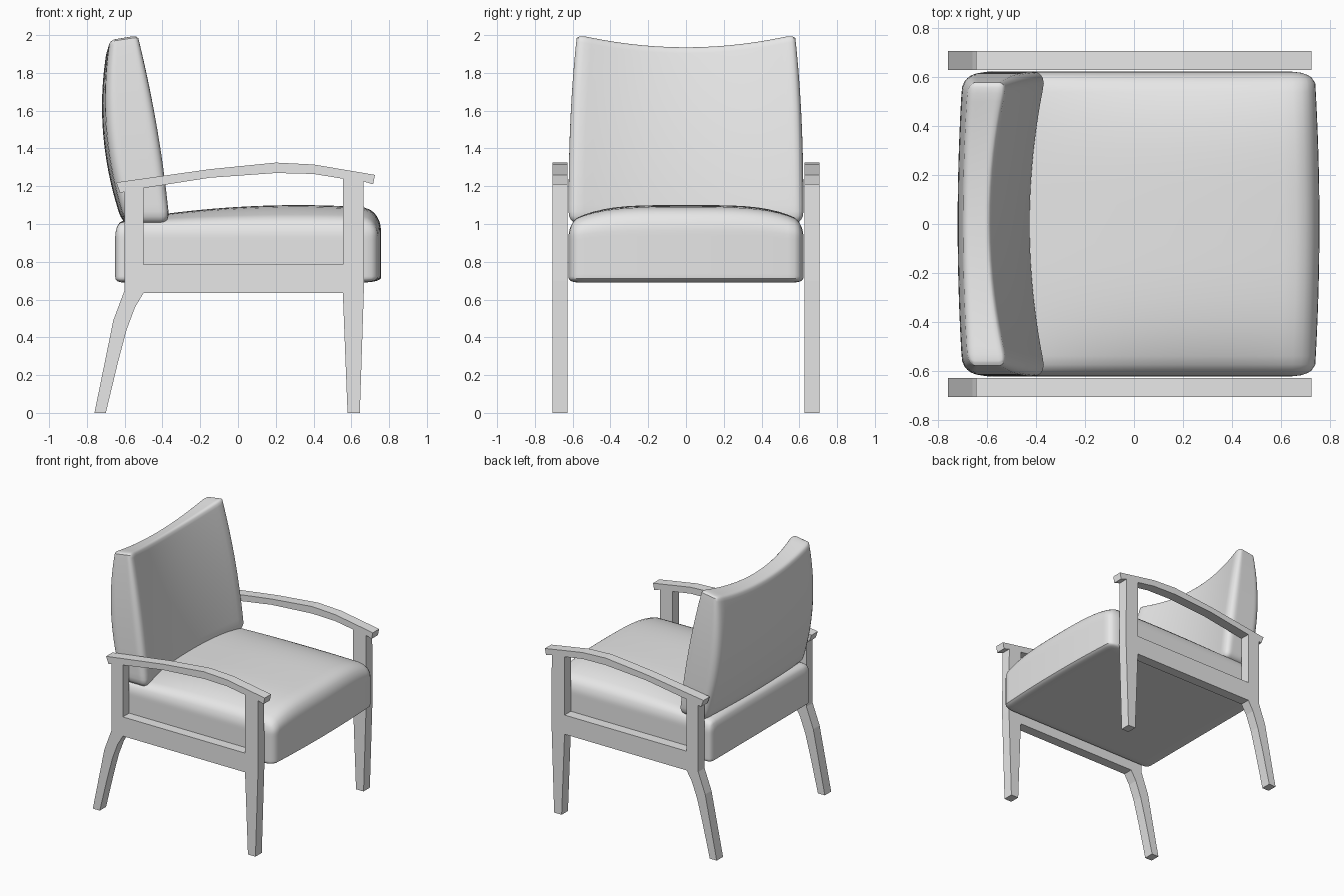
import bpy, bmesh, math
from mathutils import Vector

cube = bpy.data.objects.get("Cube")
if cube:
    bpy.data.objects.remove(cube, do_unlink=True)

grey = bpy.data.materials.new("plain_grey")
grey.use_nodes = True
grey.diffuse_color = (0.8, 0.8, 0.8, 1)
grey.node_tree.nodes["Principled BSDF"].inputs["Base Color"].default_value = grey.diffuse_color


def add_object(name, mesh):
    obj = bpy.data.objects.new(name, mesh)
    bpy.context.scene.collection.objects.link(obj)
    mesh.materials.clear()
    mesh.materials.append(grey)
    return obj


def rounded(p, low, high):
    """Round the edges of a cube spanning -1..1, with a radius per side."""
    inner = Vector([min(max(c, a - 1), 1 - b) for c, a, b in zip(p, low, high)])
    radius = [a if c < 0 else b for c, a, b in zip(p, low, high)]
    d = Vector([(c - i) / r for c, i, r in zip(p, inner, radius)])
    if d.length > 1:
        d.normalize()
    return Vector([i + k * r for i, k, r in zip(inner, d, radius)])


def cushion(name, low, high, shape):
    bm = bmesh.new()
    bmesh.ops.create_cube(bm, size=2)
    bmesh.ops.subdivide_edges(bm, edges=bm.edges[:], cuts=23, use_grid_fill=True)
    for v in bm.verts:
        p = [math.sin(c * math.pi / 2) for c in v.co]
        v.co = shape(*rounded(p, low, high))
    bmesh.ops.recalc_face_normals(bm, faces=bm.faces[:])
    mesh = bpy.data.meshes.new(name)
    bm.to_mesh(mesh)
    bm.free()
    obj = add_object(name, mesh)
    bpy.ops.object.select_all(action="DESELECT")
    obj.select_set(True)
    bpy.context.view_layer.objects.active = obj
    bpy.ops.object.shade_smooth_by_angle(angle=math.radians(40))


def mix(a, b, t):
    return a + (b - a) * t


# Seat: crowned on top, bowed at the front
def seat_shape(u, v, w):
    front = 0.757 - 0.02 * v * v
    crown = 0.09 * (1 - v ** 4) * (1 - ((u - 0.38) / 1.4) ** 2)
    z = mix(0.69, 1.01, (w + 1) / 2) + crown * max(w, 0)
    return mix(-0.65, front, (u + 1) / 2), 0.622 * v, z


# Backrest: leaning, hollow at the front, dipped along the top
def back_shape(u, v, w):
    t = (w + 1) / 2
    rear = -0.61 - 0.11 * (1 - ((t - 0.68) / 0.68) ** 2) + 0.02 * v * v
    front = -0.35 - 0.09 * t - 0.08 * t * t - 0.07 * (1 - v * v)
    top = 1.94 + 0.068 * v * v - 0.025 * (1 - u) / 2
    return mix(rear, front, (u + 1) / 2), (0.622 - 0.045 * t ** 2.5) * v, mix(1.0, top, t)


cushion("seat_cushion", (0.06, 0.08, 0.16), (0.14, 0.08, 0.5), seat_shape)
cushion("back_cushion", (0.4, 0.1, 0.12), (0.45, 0.1, 0.04), back_shape)

# Side frames: legs, rail, posts and armrest cut as one board with an opening
outline = [(-0.76, 0), (-0.7, 0), (-0.635, 0.27), (-0.59, 0.44), (-0.545, 0.56), (-0.5, 0.635),
           (0.555, 0.635), (0.58, 0), (0.645, 0), (0.668, 0.7), (0.665, 1.225),
           (0.715, 1.21), (0.725, 1.26), (0.4, 1.315), (0.2, 1.325), (-0.15, 1.29),
           (-0.645, 1.22), (-0.625, 1.165), (-0.6, 1.17), (-0.6, 0.65), (-0.66, 0.49)]
opening = [(-0.5, 0.785), (0.555, 0.785), (0.555, 1.24), (0.4, 1.265), (0.2, 1.27),
           (-0.15, 1.245), (-0.5, 1.19)]


def side_frame(name, y):
    curve = bpy.data.curves.new(name, "CURVE")
    curve.dimensions = "2D"
    curve.fill_mode = "BOTH"
    curve.extrude = 0.039
    for loop in (outline, opening):
        spline = curve.splines.new("POLY")
        spline.points.add(len(loop) - 1)
        for point, (x, z) in zip(spline.points, loop):
            point.co = (x, z, 0, 1)
        spline.use_cyclic_u = True
    helper = bpy.data.objects.new(name + "_profile", curve)
    mesh = bpy.data.meshes.new_from_object(helper)
    bpy.data.objects.remove(helper)
    bm = bmesh.new()
    bm.from_mesh(mesh)
    bmesh.ops.remove_doubles(bm, verts=bm.verts[:], dist=0.0001)
    bmesh.ops.recalc_face_normals(bm, faces=bm.faces[:])
    bm.to_mesh(mesh)
    bm.free()
    mesh.shade_flat()
    obj = add_object(name, mesh)
    obj.rotation_euler.x = math.pi / 2
    obj.location.y = y


for side, sign in (("left", 1), ("right", -1)):
    side_frame(side + "_side_frame", sign * 0.667)
